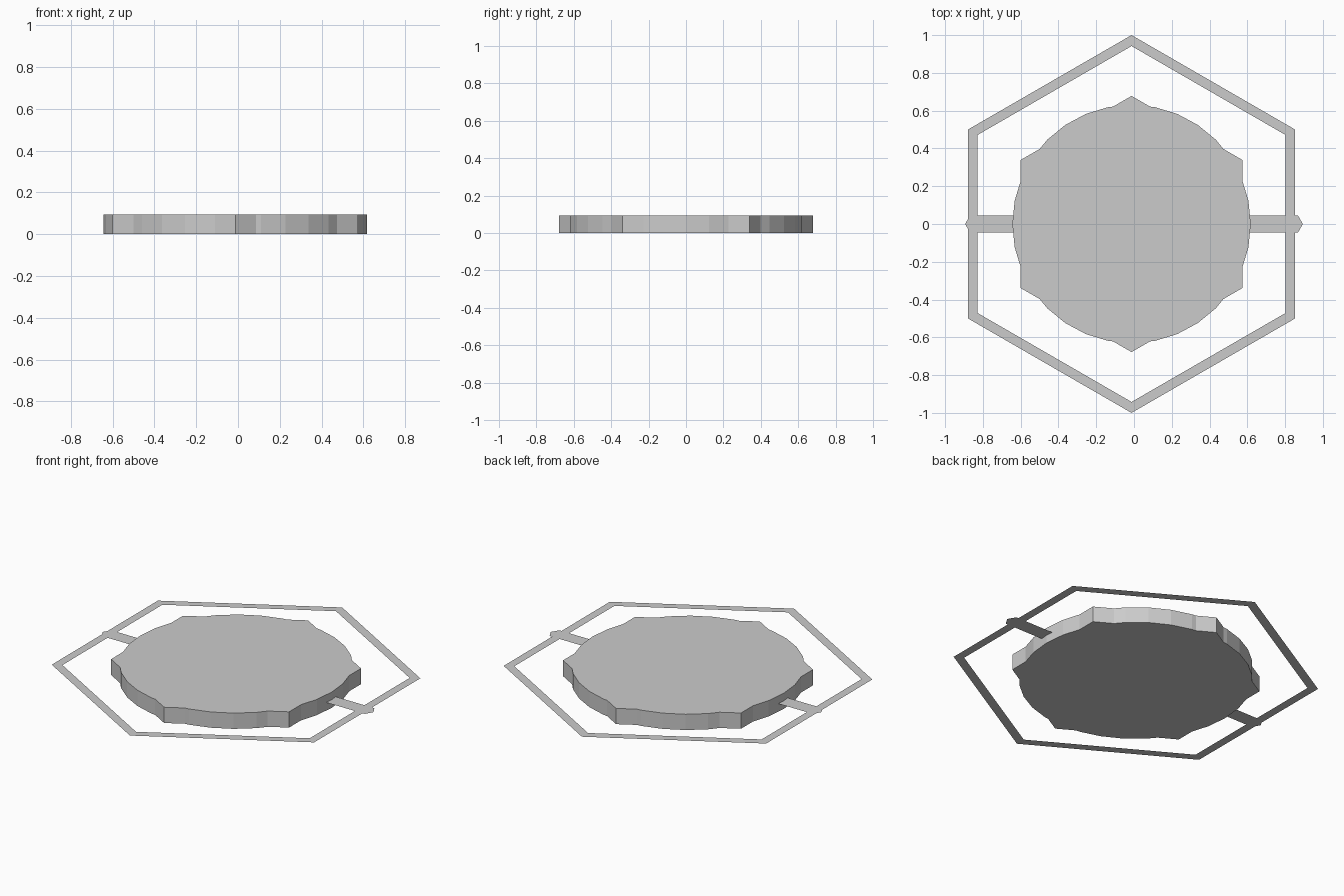
import bpy, bmesh
from math import pi, cos, sin

if "Cube" in bpy.data.objects:
    bpy.data.objects.remove(bpy.data.objects["Cube"])

CX = -0.013            # plate and frame sit slightly left of the strut
HEX_R, DISC_R, DISC_N, HEIGHT = 0.678, 0.631, 32, 0.094
MID = 0.048            # height of the flat frame and strut


def finish(name, bm):
    mesh = bpy.data.meshes.new(name)
    bm.to_mesh(mesh)
    bm.free()
    obj = bpy.data.objects.new(name, mesh)
    bpy.context.collection.objects.link(obj)
    return obj


def polar(r, a, z):
    return (CX + r * cos(a), r * sin(a), z)


def poly_radius(a, n, r, phase):
    """Distance to the edge of a regular n-gon in direction a."""
    step = 2 * pi / n
    d = (a - phase) % step - step / 2
    return r * cos(step / 2) / cos(d)


def hex_r(a):
    return poly_radius(a, 6, HEX_R, pi / 2)


def disc_r(a):
    return poly_radius(a, DISC_N, DISC_R, 0)


def crossing(corner, side):
    """Angle where the disc outline emerges from a hexagon corner."""
    lo, hi = corner, corner + side * pi / 6
    for _ in range(40):
        mid = (lo + hi) / 2
        if hex_r(mid) > disc_r(mid):
            lo = mid
        else:
            hi = mid
    return lo


# Central plate: outline of a hexagon merged with a 32-sided disc
corners = [pi / 6 + k * pi / 3 for k in range(6)]
outline = [(c, HEX_R) for c in corners]
for c in corners:
    for s in (-1, 1):
        a = crossing(c, s)
        outline.append((a, disc_r(a)))
for k in range(DISC_N):
    a = 2 * pi * k / DISC_N
    if DISC_R > hex_r(a):
        outline.append((a, DISC_R))
outline.sort(key=lambda p: p[0] % (2 * pi))

bm = bmesh.new()
low = [bm.verts.new(polar(r, a, 0)) for a, r in outline]
top = [bm.verts.new(polar(r, a, HEIGHT)) for a, r in outline]
bm.faces.new(top)
bm.faces.new(low[::-1])
for i in range(len(low)):
    j = (i + 1) % len(low)
    bm.faces.new((low[i], low[j], top[j], top[i]))
finish("central_plate", bm)

# Flat hexagonal frame at mid height
bm = bmesh.new()
outer = [bm.verts.new(polar(1.0, c, MID)) for c in corners]
inner = [bm.verts.new(polar(0.942, c, MID)) for c in corners]
for i in range(6):
    j = (i + 1) % 6
    bm.faces.new((outer[i], outer[j], inner[j], inner[i]))
finish("hexagon_frame", bm)

# Flat pointed strut running through the plate to the frame
bm = bmesh.new()
pts = [(-0.868, -0.045), (0.868, -0.045), (0.894, 0),
       (0.868, 0.045), (-0.868, 0.045), (-0.894, 0)]
bm.faces.new([bm.verts.new((x, y, MID)) for x, y in pts])
finish("cross_strut", bm)
